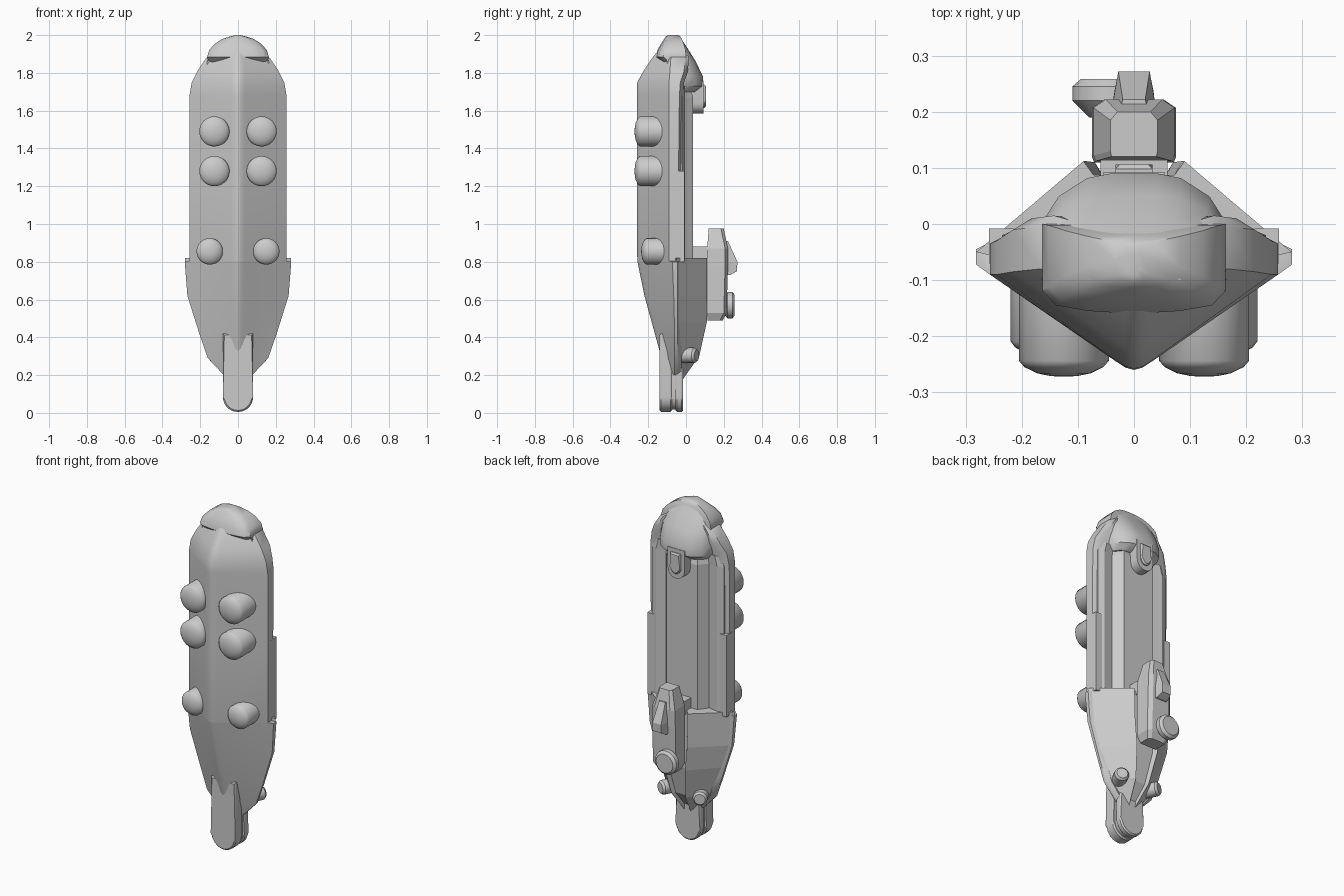
import bpy, bmesh, math
from mathutils import Vector, Matrix

if "Cube" in bpy.data.objects:
    bpy.data.objects.remove(bpy.data.objects["Cube"])


def finish(name, bm, smooth=None):
    bmesh.ops.recalc_face_normals(bm, faces=bm.faces)
    mesh = bpy.data.meshes.new(name)
    bm.to_mesh(mesh)
    bm.free()
    ob = bpy.data.objects.new(name, mesh)
    bpy.context.collection.objects.link(ob)
    if smooth:
        bpy.ops.object.select_all(action='DESELECT')
        ob.select_set(True)
        bpy.context.view_layer.objects.active = ob
        bpy.ops.object.shade_smooth_by_angle(angle=math.radians(smooth))
    return ob


def skin(bm, loops):
    """Bridge vertex loops in order and cap both ends."""
    n = len(loops[0])
    for a, b in zip(loops, loops[1:]):
        for i in range(n):
            j = (i + 1) % n
            bm.faces.new((a[i], a[j], b[j], b[i]))
    bm.faces.new(loops[0])
    bm.faces.new(loops[-1])


def loft(name, rings, smooth=None, x=0):
    """Skin mirrored half outlines (z, [(x, y)...]), stacked along z."""
    bm = bmesh.new()
    loops = []
    for z, half in rings:
        full = half + [(-px, py) for px, py in reversed(half) if px > 0]
        loops.append([bm.verts.new((px + x, py, z)) for px, py in full])
    skin(bm, loops)
    return finish(name, bm, smooth)


def slab(name, outline, y0, y1, inset=0.0):
    """Extrude an xz outline along y, with optional bevelled rims."""
    bm = bmesh.new()
    skin(bm, [[bm.verts.new((x, y, z)) for x, z in outline] for y in (y0, y1)])
    if inset:
        edges = [e for e in bm.edges if abs(e.verts[0].co.y - e.verts[1].co.y) < 1e-6]
        bmesh.ops.bevel(bm, geom=edges, offset=inset, segments=1, affect='EDGES')
    return finish(name, bm, 25)


def box(name, lo, hi):
    (x0, y0, z0), (x1, y1, z1) = lo, hi
    return loft(name, [(z, [((x1 - x0) / 2, y0), ((x1 - x0) / 2, y1)]) for z in (z0, z1)],
                x=(x0 + x1) / 2)


def knob(name, start, direction, profile, sides=24, smooth=35):
    """Turned part: (distance, radius) profile along a direction."""
    bm = bmesh.new()
    rot = Vector((0, 0, 1)).rotation_difference(Vector(direction)).to_matrix().to_4x4()
    m = Matrix.Translation(start) @ rot
    skin(bm, [[bm.verts.new(m @ Vector((r * math.cos(t), r * math.sin(t), d)))
               for t in (2 * math.pi * k / sides for k in range(sides))] for d, r in profile])
    return finish(name, bm, smooth)


# Ridged front shell: height, ridge y, half width, side front y, side back y
shell = [(0.20, -0.105, 0.075, -0.06, -0.045), (0.29, -0.13, 0.16, -0.06, -0.045),
         (0.42, -0.165, 0.205, -0.06, -0.045), (0.62, -0.22, 0.268, -0.065, -0.045),
         (0.80, -0.257, 0.282, -0.072, -0.045), (0.805, -0.258, 0.257, -0.09, -0.04),
         (1.25, -0.26, 0.257, -0.09, -0.04), (1.68, -0.26, 0.257, -0.09, -0.035),
         (1.75, -0.258, 0.245, -0.09, -0.03), (1.81, -0.225, 0.215, -0.085, -0.01),
         (1.88, -0.178, 0.168, -0.08, -0.005), (1.92, -0.145, 0.11, -0.08, -0.02)]
loft("front_shell", [(z, [(0, f), (0.015, f + 0.004), (0.035, f + 0.017), (w, s), (w, b),
                          (w * 0.85, b + 0.02), (0, b)]) for z, f, w, s, b in shell], 40)

# Flared lower hull: height, half width, back half width, back y
skirt = [(0.18, 0.05, 0.02, -0.015), (0.30, 0.16, 0.045, 0.07), (0.48, 0.222, 0.07, 0.11),
         (0.62, 0.266, 0.085, 0.112), (0.82, 0.281, 0.09, 0.112)]
loft("lower_hull", [(z, [(0, -0.07), (w * 0.85, -0.06), (w, -0.05), (b, y), (b * 0.8, y - 0.025),
                         (0, y - 0.025)]) for z, w, b, y in skirt])

# Ribbed back between lower hull and crown
rib = [(0, -0.08), (0.235, -0.08), (0.235, -0.02), (0.20, -0.005), (0.14, -0.015), (0.10, 0.038), (0, 0.038)]
top = [(x * 0.92, min(y, 0.02)) for x, y in rib]
loft("back_ribs", [(0.78, rib), (1.67, rib), (1.73, top)])

# Crown cap: height, half width, front y, back y
crown = [(1.85, 0.155, -0.12, 0.0), (1.885, 0.163, -0.16, 0.0), (1.92, 0.153, -0.152, -0.002),
         (1.955, 0.122, -0.132, -0.012), (1.98, 0.082, -0.115, -0.022), (1.995, 0.035, -0.105, -0.032),
         (2.0, 0.01, -0.095, -0.04)]
loft("crown_cap", [(z, [(0, f), (w * 0.5, f + 0.005), (w * 0.85, f + 0.015), (w, f + 0.04),
                        (w, b), (0, b)]) for z, w, f, b in crown], 35)

# Rounded back dome: height, half width, back y
dome = []
for z, w, y in [(1.70, 0.14, 0.05), (1.73, 0.165, 0.088), (1.78, 0.168, 0.09), (1.86, 0.163, 0.052),
                (1.93, 0.135, 0.008), (1.975, 0.08, -0.022)]:
    d = y + 0.03
    dome.append((z, [(0, -0.1), (w, -0.1), (w, -0.03), (w * 0.94, -0.03 + d * 0.35),
                     (w * 0.8, -0.03 + d * 0.66), (w * 0.5, -0.03 + d * 0.93), (w * 0.25, y), (0, y)]))
loft("back_dome", dome, 40)

# Small rounded block below the dome
tag = [(0.055 * math.cos(t), 1.64 + 0.055 * math.sin(t))
       for t in (math.pi + math.pi * k / 8 for k in range(9))] + [(0.055, 1.76), (-0.055, 1.76)]
slab("dome_block", tag, 0.0, 0.092)
slab("dome_block_face", [(x * 0.6, 1.685 + (z - 1.685) * 0.7) for x, z in tag], 0.08, 0.106, 0.008)


# Tail tongue: two rounded slabs with a narrow slot between
def tongue(r, z_top):
    return [(r * math.cos(t), 0.085 + r * math.sin(t))
            for t in (math.pi + math.pi * k / 14 for k in range(15))] + [(r, z_top), (-r, z_top)]


slab("tail_front", tongue(0.08, 0.42), -0.14, -0.075, 0.008)
slab("tail_back", tongue(0.08, 0.24), -0.055, -0.015, 0.008)
slab("tail_core", tongue(0.068, 0.30), -0.10, -0.03)

for side, s in (("left", -1), ("right", 1)):
    # Domed front pods
    for label, x, z, r, y in (("upper", 0.125, 1.49, 0.08, 0.272), ("middle", 0.125, 1.28, 0.08, 0.272),
                              ("lower", 0.15, 0.855, 0.07, 0.237)):
        tip = y - 0.08
        knob(f"{side}_{label}_pod", (s * x, -0.08, z), (0, -1, 0),
             [(0, r), (tip - 0.028, r), (tip - 0.017, r * 0.88), (tip - 0.006, r * 0.6),
              (tip - 0.001, r * 0.3), (tip, r * 0.05)], 24, 60)
    # Side rails
    x0, x1 = sorted((s * 0.215, s * 0.258))
    box(f"{side}_side_rail", (x0, -0.07, 0.80), (x1, -0.008, 1.28))
    # Small rear thrusters
    knob(f"{side}_thruster", (s * 0.085, -0.03, 0.305), (s * 0.5, 1, 0),
         [(0, 0.04), (0.085, 0.04), (0.097, 0.03)], 16)


# Rear device: main body, mount, hump and disc
def pod(w, y0, y1):
    return [(w * 0.95, y0), (w, y0 + 0.01), (w, y1 - 0.015), (w * 0.7, y1)]


loft("device_body", [(0.49, pod(0.055, 0.115, 0.195)), (0.53, pod(0.075, 0.11, 0.215)),
                     (0.78, pod(0.075, 0.11, 0.222)), (0.87, pod(0.072, 0.112, 0.222)),
                     (0.975, pod(0.042, 0.12, 0.2))])
box("device_mount", (-0.06, 0.0, 0.80), (0.06, 0.13, 0.88))
loft("device_hump", [(0.73, [(0.04, 0.19), (0.035, 0.235)]), (0.75, [(0.042, 0.19), (0.028, 0.27)]),
                     (0.80, [(0.042, 0.19), (0.028, 0.272)]), (0.91, [(0.028, 0.19), (0.02, 0.222)])])
knob("device_disc", (-0.04, 0.19, 0.57), (0, 1, 0),
     [(0, 0.04), (0.03, 0.07), (0.055, 0.07), (0.068, 0.055)], 16)
